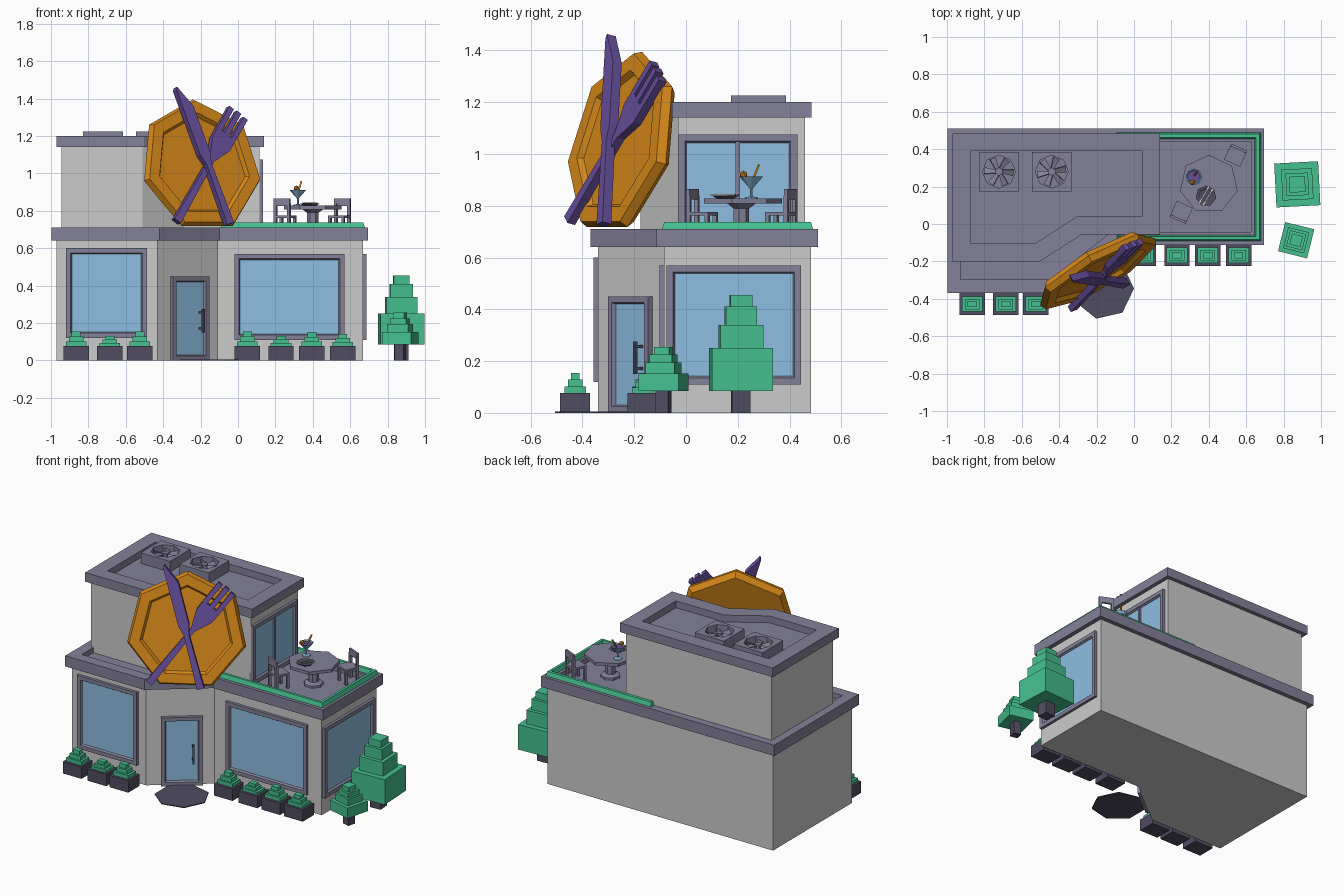
import bpy, bmesh
from math import pi, cos, sin, atan2, hypot, radians
from mathutils import Matrix, Vector

if "Cube" in bpy.data.objects:
    bpy.data.objects.remove(bpy.data.objects["Cube"])


def material(name, rgb):
    m = bpy.data.materials.new(name)
    m.diffuse_color = (*rgb, 1)
    m.use_nodes = True
    m.node_tree.nodes["Principled BSDF"].inputs["Base Color"].default_value = m.diffuse_color
    return m


TRIM = material("trim", (.23, .22, .32))
GLASS = material("glass", (.27, .52, .76))
GOLD = material("gold", (.68, .25, .01))
PURPLE = material("purple", (.14, .08, .34))
GREEN = material("leaf", (.06, .53, .28))
DARK = material("dark", (.08, .075, .12))
I = Matrix.Identity(4)


def at(x, y, z=0, deg=0):
    return Matrix.Translation((x, y, z)) @ Matrix.Rotation(radians(deg), 4, 'Z')


def loft(name, loops, mat=None, M=I, closed=False):
    """Skin matching loops of points; cap the ends unless closed into a tube."""
    bm = bmesh.new()
    rows = [[bm.verts.new(p) for p in l] for l in loops]
    n = len(rows[0])
    pairs = list(zip(rows, rows[1:])) + ([(rows[-1], rows[0])] if closed else [])
    for a, b in pairs:
        for i in range(n):
            j = (i + 1) % n
            bm.faces.new((a[i], a[j], b[j], b[i]))
    if not closed:
        bm.faces.new(rows[0][::-1])
        bm.faces.new(rows[-1])
    bmesh.ops.recalc_face_normals(bm, faces=bm.faces)
    me = bpy.data.meshes.new(name)
    bm.to_mesh(me)
    bm.free()
    ob = bpy.data.objects.new(name, me)
    bpy.context.collection.objects.link(ob)
    ob.matrix_world = M
    if mat:
        me.materials.append(mat)
    return ob


def flat(pts, z):
    return [(x, y, z) for x, y in pts]


def rect(x0, x1, y0, y1):
    return [(x0, y0), (x1, y0), (x1, y1), (x0, y1)]


def ngon(n, r, start=pi / 2):
    return [(r * cos(start + 2 * pi * i / n), r * sin(start + 2 * pi * i / n)) for i in range(n)]


def prism(name, pts, z0, z1, mat=None, M=I):
    return loft(name, [flat(pts, z0), flat(pts, z1)], mat, M)


def box(name, x0, x1, y0, y1, z0, z1, mat=None, M=I):
    return prism(name, rect(x0, x1, y0, y1), z0, z1, mat, M)


def turned(name, n, prof, mat=None, M=I):
    return loft(name, [flat(ngon(n, r), z) for r, z in prof], mat, M)


def offset(pts, d):
    """Mitred outward offset of a counter-clockwise outline."""
    out = []
    for i, p in enumerate(pts):
        p, a, b = Vector(p), Vector(pts[i - 1]), Vector(pts[(i + 1) % len(pts)])
        e, f = (p - a).normalized(), (b - p).normalized()
        n, m = Vector((e.y, -e.x)), Vector((f.y, -f.x))
        out.append(tuple(p + (n + m) * d / (1 + n.dot(m))))
    return out


def storey(name, pts, z0, z1, top, deck, over, rim):
    """Walls with an overhanging parapet around a sunken roof deck."""
    prism(name + "_walls", pts, z0, z1 + .01)
    o, i = offset(pts, over), offset(pts, over - rim)
    loft(name + "_parapet", [flat(o, z1), flat(o, top), flat(i, top), flat(i, deck)], TRIM)


def window(name, w, z0, z1, M, b=.032, depth=.018):
    """Frame and pane facing local -y, centred on local x = 0."""
    def loop(d, y):
        return [(x, y, z) for x, z in rect(-w / 2 + d, w / 2 - d, z0 + d, z1 - d)]
    loft(name + "_frame", [loop(0, .01), loop(0, -depth), loop(b * .8, -depth),
                           loop(b, -depth * .4), loop(b, .01)], TRIM, M, True)
    box(name + "_pane", -w / 2 + b, w / 2 - b, -.005, .008, z0 + b, z1 - b, GLASS, M)


# building shell
lower = [(-.97, -.34), (-.43, -.34), (-.11, -.085), (.668, -.085), (.668, .482), (-.97, .482)]
upper = [(-.945, -.175), (-.51, -.175), (-.285, -.03), (.115, -.03), (.115, .46), (-.945, .46)]
storey("lower", lower, 0, .64, .71, .675, .028, .07)
storey("upper", upper, .67, 1.14, 1.2, 1.155, .025, .095)

# windows
window("front_left_window", .435, .12, .6, at(-.703, -.34))
window("front_right_window", .59, .11, .57, at(.275, -.085))
window("side_window", .52, .11, .57, at(.668, .185, 0, 90))
T = at(.115, .2, 0, 90)
window("terrace_door", .46, .69, 1.075, T)
box("terrace_door_mullion", -.008, .008, -.015, .005, .71, 1.05, TRIM, T)

# entrance door on the angled wall
D = at(-.263, -.207, 0, math_deg := atan2(.255, .32) * 180 / pi)
window("entrance_door", .25, -.03 + .03, .45, D, .03, .022)
box("door_handle", .06, .074, -.045, -.033, .15, .275, DARK, D)
for z in (.165, .25):
    box("door_handle_mount", .061, .073, -.036, 0, z, z + .012, DARK, D)
prism("door_mat", ngon(7, .165, 0), 0, .006, DARK, at(-.165, -.345, 0, 0))

# terrace hedge: a tapered U-shaped strip on the parapet
for n, r in (("back", (-.09, .678, .455, .49)), ("front", (-.09, .678, -.092, -.06)),
             ("side", (.645, .678, -.092, .49))):
    p = rect(*r)
    loft(n + "_hedge", [flat(p, .69), flat(p, .712), flat(offset(p, -.008), .738)], GREEN)

# roof fans
for k, cx in enumerate((-.722, -.44)):
    F = at(cx, .28)
    h = .106
    sq = [(h, 0), (h, h), (0, h), (-h, h), (-h, 0), (-h, -h), (0, -h), (h, -h)]
    oc = ngon(8, .088, 0)
    loft("fan_housing", [flat(sq, 1.15), flat(sq, 1.225), flat(oc, 1.225), flat(oc, 1.18)], TRIM, F)
    turned("fan_hub", 6, [(.022, 1.178), (.022, 1.216)], TRIM, F)
    for i in range(6):
        B = F @ at(0, 0, 1.2, 60 * i + 15 * k) @ Matrix.Rotation(radians(25), 4, 'X')
        prism("fan_blade", [(.015, -.008), (.075, -.025), (.08, .012), (.015, .01)], -.003, .003, TRIM, B)


# plants
def tiers(name, M, z, steps):
    for w, d, top in steps:
        box(name, -w / 2, w / 2, -d / 2, d / 2, z, top, GREEN, M)
        z = top


rows = [(x, -.428, h) for x, h in ((-.865, .155), (-.685, .13), (-.525, .155))]
rows += [(x, -.167, h) for x, h in ((.05, .155), (.23, .13), (.395, .152), (.56, .142))]
for x, y, h in rows:
    P = at(x, y)
    box("planter", -.068, .068, -.058, .058, 0, .077, DARK, P)
    s = (h - .075) / 3
    tiers("planter_bush", P, .07, [(.11, .082, .075 + s), (.078, .056, .075 + 2 * s), (.048, .034, h)])

P = at(.873, .212, 0, 3)
box("large_tree_trunk", -.036, .036, -.036, .036, 0, .09, DARK, P)
tiers("large_tree_crown", P, .085, [(.235, .235, .25), (.165, .165, .34), (.12, .12, .41), (.085, .085, .455)])
P = at(.867, -.087, 0, -14)
box("small_tree_trunk", -.025, .025, -.025, .025, 0, .09, DARK, P)
tiers("small_tree_crown", P, .085, [(.16, .16, .152), (.115, .115, .195), (.088, .088, .225), (.06, .06, .255)])

# giant plate sign, leaning back over the entrance
S = at(-.2, -.245, 1.04, 30) @ Matrix.Rotation(radians(77), 4, 'X')
turned("sign_plate", 7, [(.335, -.035), (.365, -.005), (.35, .03), (.285, .03), (.27, .008)], GOLD, S)


def utensil(name, pts, a, b, z0, z1):
    ang = atan2(a[0] - b[0], b[1] - a[1])
    prism(name, pts, z0, z1, PURPLE, S @ at(*a) @ Matrix.Rotation(ang, 4, 'Z'))


half = [(.022, 0), (.015, .42), (.062, .53), (.064, .745), (.034, .745), (.034, .6), (.015, .6), (.015, .75)]
utensil("sign_fork", half + [(-x, y) for x, y in half[::-1]], (-.215, -.315), (.24, .28), .025, .06)
utensil("sign_knife", [(-.022, 0), (.022, 0), (.016, .34), (.032, .4), (.032, .66), (-.024, .785), (-.034, .77),
                       (-.034, .4), (-.016, .34)], (.095, -.335), (-.115, .42), .045, .085)

# terrace table
T = at(.4, .212)
prism("table_top", ngon(7, .158), .808, .828, TRIM, T)
turned("table_pedestal", 7, [(.06, .675), (.06, .69), (.032, .7), (.032, .79), (.06, .81)], TRIM, T)

# terrace chairs, backs turned away from the table
for x, y, a in ((.252, .062, 156), (.543, .368, -24)):
    C = at(x, y, 0, a)
    box("chair_seat", -.047, .047, -.047, .047, .762, .776, TRIM, C)
    for sx in (-1, 1):
        cx = sx * .039
        box("chair_front_leg", cx - .008, cx + .008, -.047, -.031, .675, .765, TRIM, C)
        box("chair_back_post", cx - .008, cx + .008, .031, .047, .675, .84, TRIM, C)
    box("chair_back", -.047, .047, .033, .047, .825, .865, TRIM, C)

# cocktail and place setting
C = at(.32, .252)
turned("cocktail_glass", 8, [(.026, .828), (.024, .833), (.005, .836), (.005, .866), (.045, .912), (.039, .912),
                             (.03, .902)], GLASS, C)
turned("cocktail_drink", 8, [(.02, .897), (.035, .906)], PURPLE, C)
bpy.ops.mesh.primitive_ico_sphere_add(subdivisions=1, radius=.016, location=(.312, .222, .92))
fruit = bpy.context.object
fruit.name = "cocktail_fruit"
fruit.data.materials.append(GOLD)
box("cocktail_straw", -.004, .004, -.004, .004, -.01, .065, GOLD,
    at(.322, .258, .9) @ Matrix.Rotation(radians(-22), 4, 'X') @ Matrix.Rotation(radians(15), 4, 'Y'))
turned("dinner_plate", 7, [(.035, .828), (.056, .84), (.045, .84), (.035, .834)], DARK, at(.385, .15))
for o in (-.012, .012):
    box("table_cutlery", o - .004, o + .004, -.055, .055, .84, .845, None, at(.385, .15, 0, -30))
